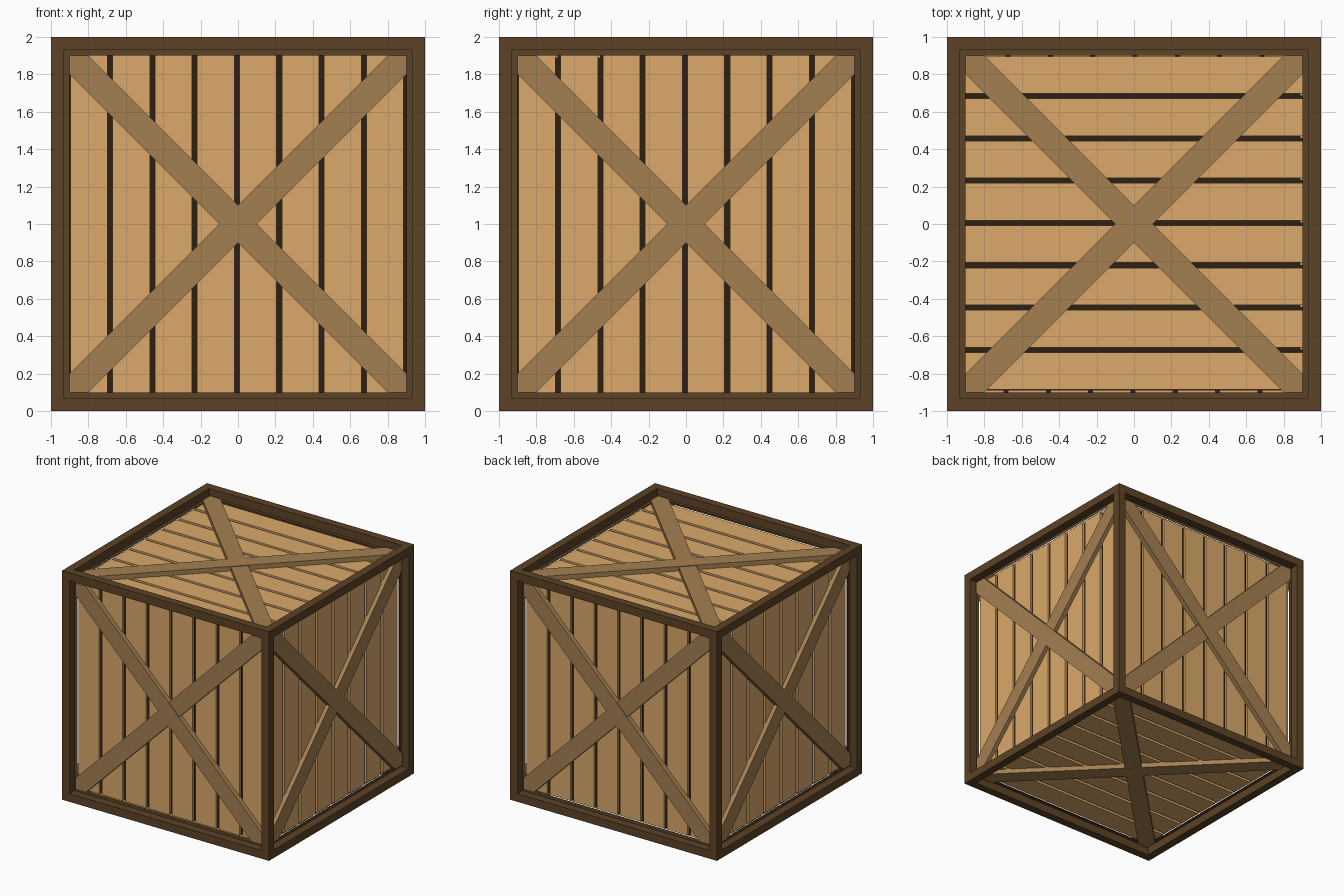
import bpy, bmesh
from math import pi
from mathutils import Matrix, Vector

if "Cube" in bpy.data.objects:
    bpy.data.objects.remove(bpy.data.objects["Cube"])


def material(name, rgb):
    m = bpy.data.materials.new(name)
    m.diffuse_color = (*rgb, 1)
    m.use_nodes = True
    m.node_tree.nodes["Principled BSDF"].inputs["Base Color"].default_value = m.diffuse_color
    return m


FRAME = material("dark_wood", (0.107, 0.056, 0.019))
PLANK = material("light_wood", (0.708, 0.397, 0.147))
BRACE = material("mid_wood", (0.371, 0.216, 0.083))
CORE = material("gap_shadow", (0.027, 0.014, 0.007))


def finish(bm, name, mat, matrix=Matrix()):
    bmesh.ops.recalc_face_normals(bm, faces=bm.faces)
    me = bpy.data.meshes.new(name)
    bm.to_mesh(me)
    bm.free()
    me.materials.append(mat)
    ob = bpy.data.objects.new(name, me)
    ob.matrix_world = matrix
    bpy.context.collection.objects.link(ob)


def add_prism(bm, outline, z0, z1):
    base = bm.faces.new([bm.verts.new((x, y, z0)) for x, y in outline])
    top = bmesh.ops.extrude_face_region(bm, geom=[base], use_keep_orig=True)["geom"]
    verts = [v for v in top if isinstance(v, bmesh.types.BMVert)]
    bmesh.ops.translate(bm, verts=verts, vec=(0, 0, z1 - z0))


CENTRE = Matrix.Translation((0, 0, 1))

# Frame: cube with every face inset, then pushed in and opened
bm = bmesh.new()
bmesh.ops.create_cube(bm, size=2)
panels = bm.faces[:]
bmesh.ops.inset_individual(bm, faces=panels, thickness=0.1)
for f in panels:
    n = f.normal.copy()
    out = bmesh.ops.extrude_discrete_faces(bm, faces=[f])["faces"]
    bmesh.ops.translate(bm, verts=out[0].verts[:], vec=-0.1 * n)
    bmesh.ops.delete(bm, geom=out, context='FACES_ONLY')
finish(bm, "frame", FRAME, CENTRE)

# Dark core behind the plank gaps
bm = bmesh.new()
bmesh.ops.create_cube(bm, size=1.8)
finish(bm, "core", CORE, CENTRE)

# Side panels, built flat with the normal on +z, then turned onto each face
PITCH, WIDTH, START = 0.226, 0.199, -0.896
DIAGONAL = [(-.9, .9), (-.9, .8), (.8, -.9), (.9, -.9), (.9, -.8), (-.8, .9)]


def side(label, turn):
    place = CENTRE @ turn
    bm = bmesh.new()
    for i in range(8):
        a = START + i * PITCH
        b = a + WIDTH
        add_prism(bm, [(a, -.9), (b, -.9), (b, .9), (a, .9)], 0.89, 0.92)
    finish(bm, label + "_planks", PLANK, place)
    # Crossed braces, one slightly proud of the other
    for part, flip, height in (("upper", 1, 0.96), ("lower", -1, 0.955)):
        bm = bmesh.new()
        add_prism(bm, [(x * flip, y) for x, y in DIAGONAL], 0.91, height)
        finish(bm, f"{label}_{part}_brace", BRACE, place)


stand = Matrix.Rotation(pi / 2, 4, 'X')
for i, label in enumerate(("front", "right", "back", "left")):
    side(label, Matrix.Rotation(i * pi / 2, 4, 'Z') @ stand)
lid = Matrix.Rotation(-pi / 2, 4, 'Z')
side("top", lid)
side("bottom", Matrix.Rotation(pi, 4, 'X') @ lid)
